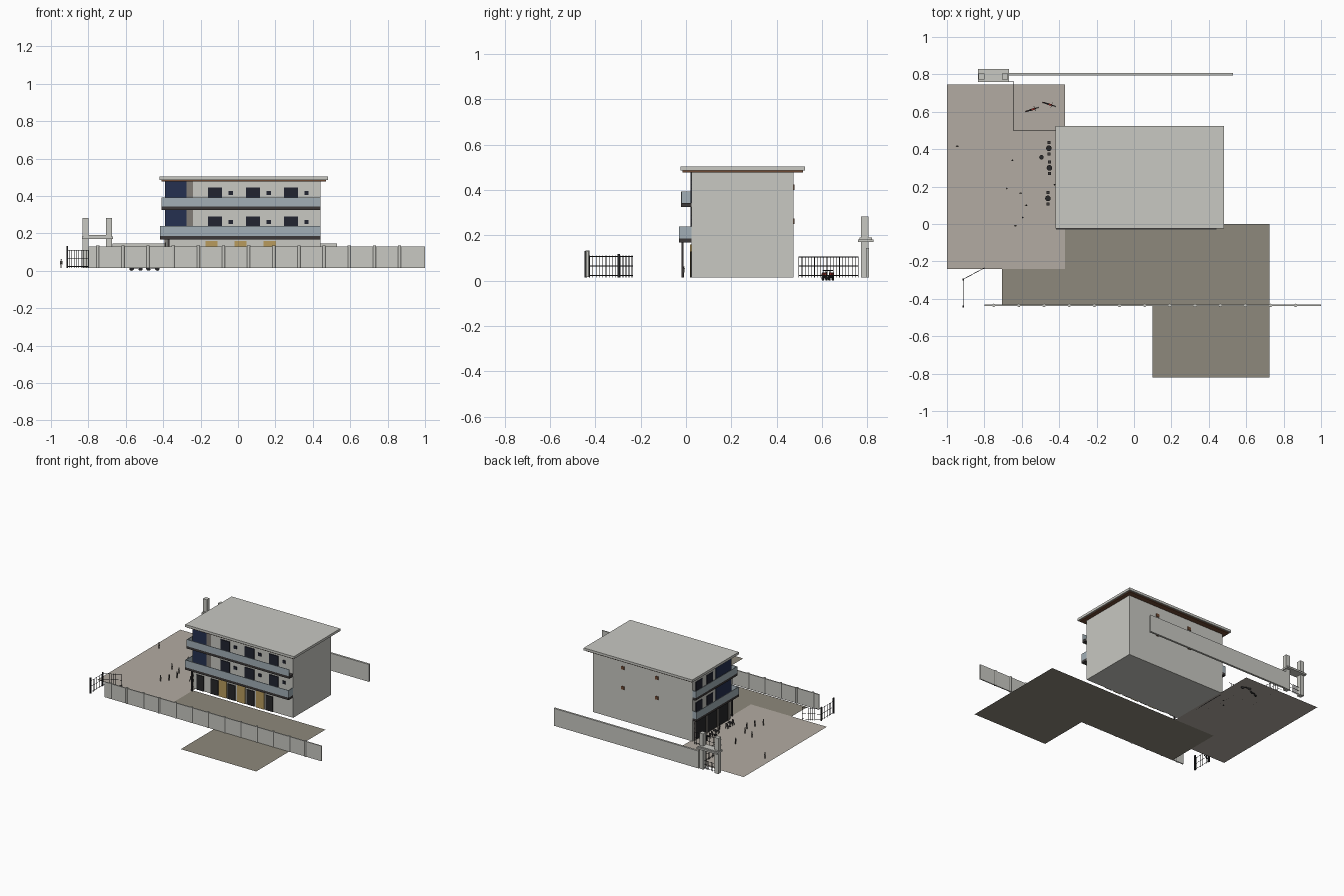
import bpy, bmesh, math
from mathutils import Vector, Matrix

if "Cube" in bpy.data.objects:
    bpy.data.objects.remove(bpy.data.objects["Cube"])

def mat(name, r, g, b):
    m = bpy.data.materials.new(name)
    m.diffuse_color = (r, g, b, 1)
    m.use_nodes = True
    m.node_tree.nodes["Principled BSDF"].inputs["Base Color"].default_value = m.diffuse_color
    return m

LIGHT = mat("plaster", .58, .58, .54)
PAVE = mat("paving", .45, .41, .36)
EARTH = mat("earth", .27, .25, .20)
BLUE = mat("blue_panel", .018, .03, .08)
GLASS = mat("balcony_glass", .36, .43, .47)
DARK = mat("dark", .02, .02, .022)
SLAB = mat("slab", .045, .04, .04)
WIN = mat("window", .015, .017, .03)
TAN = mat("tan", .48, .33, .11)
BROWN = mat("brown", .16, .07, .035)
TAUPE = mat("taupe", .22, .20, .18)
RED = mat("red", .3, .03, .02)

def finish(name, bm, m, smooth=False):
    me = bpy.data.meshes.new(name)
    bm.to_mesh(me)
    bm.free()
    if smooth:
        for p in me.polygons:
            p.use_smooth = len(p.vertices) == 4
    o = bpy.data.objects.new(name, me)
    bpy.context.collection.objects.link(o)
    if m:
        me.materials.append(m)
    return o

def add_box(bm, x0, x1, y0, y1, z0, z1):
    M = Matrix.Translation(((x0+x1)/2, (y0+y1)/2, (z0+z1)/2)) @ Matrix.Diagonal((x1-x0, y1-y0, z1-z0, 1))
    bmesh.ops.create_cube(bm, size=1, matrix=M)

def boxes(name, m, *bs):
    bm = bmesh.new()
    for b in bs:
        add_box(bm, *b)
    return finish(name, bm, m)

def add_rod(bm, a, b, r, n=6, r2=None):
    a, b = Vector(a), Vector(b)
    d = b - a
    M = Matrix.Translation((a+b)/2) @ d.to_track_quat('Z', 'Y').to_matrix().to_4x4()
    bmesh.ops.create_cone(bm, cap_ends=True, segments=n, radius1=r, radius2=r if r2 is None else r2,
                          depth=d.length, matrix=M)

def outline(name, m, pts, z):
    bm = bmesh.new()
    bm.faces.new([bm.verts.new((x, y, z)) for x, y in pts])
    return finish(name, bm, m)

G = .015
# ground sheets
outline("courtyard_paving", PAVE, [(-1, -.24), (-.37, -.24), (-.37, .745), (-1, .745)], G)
outline("front_ground", EARTH, [(-.705, -.43), (.1, -.43), (.1, -.82), (.725, -.82), (.725, 0), (-.705, 0)], .012)

# main block and roof
boxes("building_body", LIGHT, (-.385, .44, .025, .475, G, .48))
boxes("roof_soffit", BROWN, (-.41, .47, -.015, .515, .478, .485))
boxes("roof_slab", LIGHT, (-.42, .48, -.025, .525, .485, .503))

# blue corner panels and taupe strip
boxes("blue_corner_panel", BLUE, (-.388, -.275, .02, .026, .185, .479), (-.39, -.384, .02, .2, .185, .479))
boxes("corner_strip", TAUPE, (-.275, -.24, .021, .026, .185, .479))

# balconies wrapping front and left side
for tag, z0, z1, x, y, end in (("lower", .168, .24, -.418, -.03, True), ("upper", .325, .393, -.41, -.022, False)):
    t = .004
    boxes(tag + "_balcony_slab", SLAB, (x, .44, y, .025, z0, z0+.018), (x, -.385, .025, .47, z0, z0+.018))
    rail = [(x, .44, y, y+t, z0+.018, z1), (x, x+t, y+t, .47, z0+.018, z1), (x+t, -.385, .466, .47, z0+.018, z1)]
    if end:
        rail.append((.436, .44, y+t, .025, z0+.018, z1))
    boxes(tag + "_balcony_glass", GLASS, *rail)

# upper floor doors and small windows, front and left
doors, smalls, sides = [], [], []
for zf, zt in ((.186, .29), (.343, .445)):
    for i in range(3):
        x = -.16 + i*.2025
        doors.append((x, x+.075, .019, .026, zf, zt))
        smalls.append((x+.11, x+.133, .019, .026, zt-.04, zt-.018))
    for y in (.235, .36):
        sides.append((-.39, -.384, y, y+.075, zf, zt))
boxes("balcony_doors", WIN, *doors)
boxes("small_windows", WIN, *smalls)
boxes("side_windows", WIN, *sides)

# back windows
boxes("back_windows", BROWN, *[(x-.013, x+.013, .474, .479, z, z+.024) for x in (-.09, .19) for z in (.25, .4)])

# ground floor: tan panels, dark doors, glazed left corner
boxes("tan_panels", TAN, *[(x, x+.065, .018, .026, G, .16) for x in (-.175, -.02, .137)])
boxes("shop_doors", DARK, *[(x, x+.062, .02, .026, G, .128) for x in (-.243, -.1, .057, .212)])
boxes("corner_glazing", DARK, (-.39, -.384, .05, .455, G, .15), (-.36, -.3, .02, .026, G, .128))
boxes("corner_column", SLAB, (-.376, -.366, -.02, -.01, G, .168))
boxes("side_columns", TAUPE, *[(-.394, -.384, y, y+.012, G, .168) for y in (.05, .18, .31, .443)])

# front boundary wall with round posts
boxes("front_wall", LIGHT, (-.8, 1, -.439, -.431, .016, .13))
bm = bmesh.new()
for i in range(13):
    x = -.75 + i*.1345
    add_rod(bm, (x, -.435, .016), (x, -.435, .134), .009, 10)
finish("front_wall_posts", bm, LIGHT, True)

# back boundary wall and gateway
boxes("back_wall", LIGHT, (-.67, .53, .793, .808, G, .145))
boxes("gate_pillars", LIGHT, *[(x-.016, x+.016, .772, .805, G, .282) for x in (-.815, -.69)])
boxes("gate_canopy", LIGHT, (-.835, -.667, .758, .828, .17, .182), (-.825, -.677, .765, .82, .182, .19))

# barred fences
def fence(name, path, h, mid, gap=.014):
    bm = bmesh.new()
    for (ax, ay), (bx, by) in zip(path, path[1:]):
        a, b = Vector((ax, ay, 0)), Vector((bx, by, 0))
        n = max(2, round((b-a).length/gap))
        for i in range(n+1):
            p = a.lerp(b, i/n)
            add_rod(bm, (p.x, p.y, G), (p.x, p.y, h), .0013, 4)
        for z in (G+.008, mid, h-.003):
            add_rod(bm, (ax, ay, z), (bx, by, z), .0016, 4)
    return finish(name, bm, DARK)

fence("back_fence", [(-.67, .76), (-.643, .76), (-.643, .498), (-.42, .498)], .107, .065)
fence("front_fence", [(-.913, -.44), (-.913, -.295), (-.8, -.235)], .11, .065)
fence("gateway_bars", [(-.8, .79), (-.705, .79)], .08, .05, .01)
boxes("front_fence_posts", DARK, (-.917, -.909, -.447, -.437, G, .132), (-.917, -.909, -.302, -.292, G, .118))

# cafe tables with chairs
for i, (x, y) in enumerate([(-.455, .405), (-.452, .3), (-.46, .137), (-.495, .357)]):
    bm = bmesh.new()
    r = .015 if i < 3 else .012
    add_rod(bm, (x, y, .046), (x, y, .05), r, 16)
    add_rod(bm, (x, y, G), (x, y, .046), .002)
    add_rod(bm, (x, y, G), (x, y, .018), .008, 10)
    finish(f"table_{i+1}", bm, DARK)
    for s in (-1, 1):
        if i == 3:
            break
        c, w = y + s*.031, .008
        parts = [(x-w, x+w, c-w, c+w, .032, .035)]
        e = c + s*w
        parts.append((x-w, x+w, min(e, e-s*.002), max(e, e-s*.002), .035, .056))
        parts += [(x+a*w-.001, x+a*w+.001, c+b*w-.001, c+b*w+.001, G, .032) for a in (-1, 1) for b in (-1, 1)]
        boxes(f"chair_{i+1}_{'front' if s < 0 else 'back'}", SLAB, *parts)

# small standing figures
for i, (x, y) in enumerate([(-.605, .165), (-.575, .1), (-.635, -.01), (-.595, .035), (-.68, .19),
                            (-.65, .34), (-.945, .415), (-.425, .21)]):
    bm = bmesh.new()
    for s in (-1, 1):
        add_rod(bm, (x+s*.002, y, G), (x+s*.002, y, .037), .0018)
        add_rod(bm, (x+s*.0055, y, .034), (x+s*.004, y, .053), .0012)
    add_rod(bm, (x, y, .036), (x, y, .055), .0035, 8, .0045)
    bmesh.ops.create_icosphere(bm, subdivisions=1, radius=.0035, matrix=Matrix.Translation((x, y, .06)))
    finish(f"figure_{i+1}", bm, SLAB if i % 2 else TAUPE)

# parked motorbikes
for i, (cx, cy, ang) in enumerate([(-.545, .612, 18), (-.455, .64, -18)]):
    M = Matrix.Translation((cx, cy, 0)) @ Matrix.Rotation(math.radians(ang), 4, 'Z')
    bm = bmesh.new()
    for s in (-1, 1):
        add_rod(bm, (s*.025, -.0025, .012), (s*.025, .0025, .012), .012, 16)
    add_rod(bm, (.025, 0, .012), (.015, 0, .044), .0015)
    add_rod(bm, (.015, -.014, .045), (.015, .014, .045), .0013)
    add_rod(bm, (-.025, 0, .012), (.012, 0, .022), .002)
    add_box(bm, -.01, .01, -.005, .005, .012, .026)
    add_box(bm, -.03, -.002, -.004, .004, .031, .036)
    o = finish(f"motorbike_{i+1}", bm, DARK)
    o.matrix_world = M
    t = boxes(f"motorbike_tank_{i+1}", RED, (-.002, .014, -.005, .005, .026, .037), (-.033, -.012, -.0035, .0035, .026, .031))
    t.matrix_world = M
